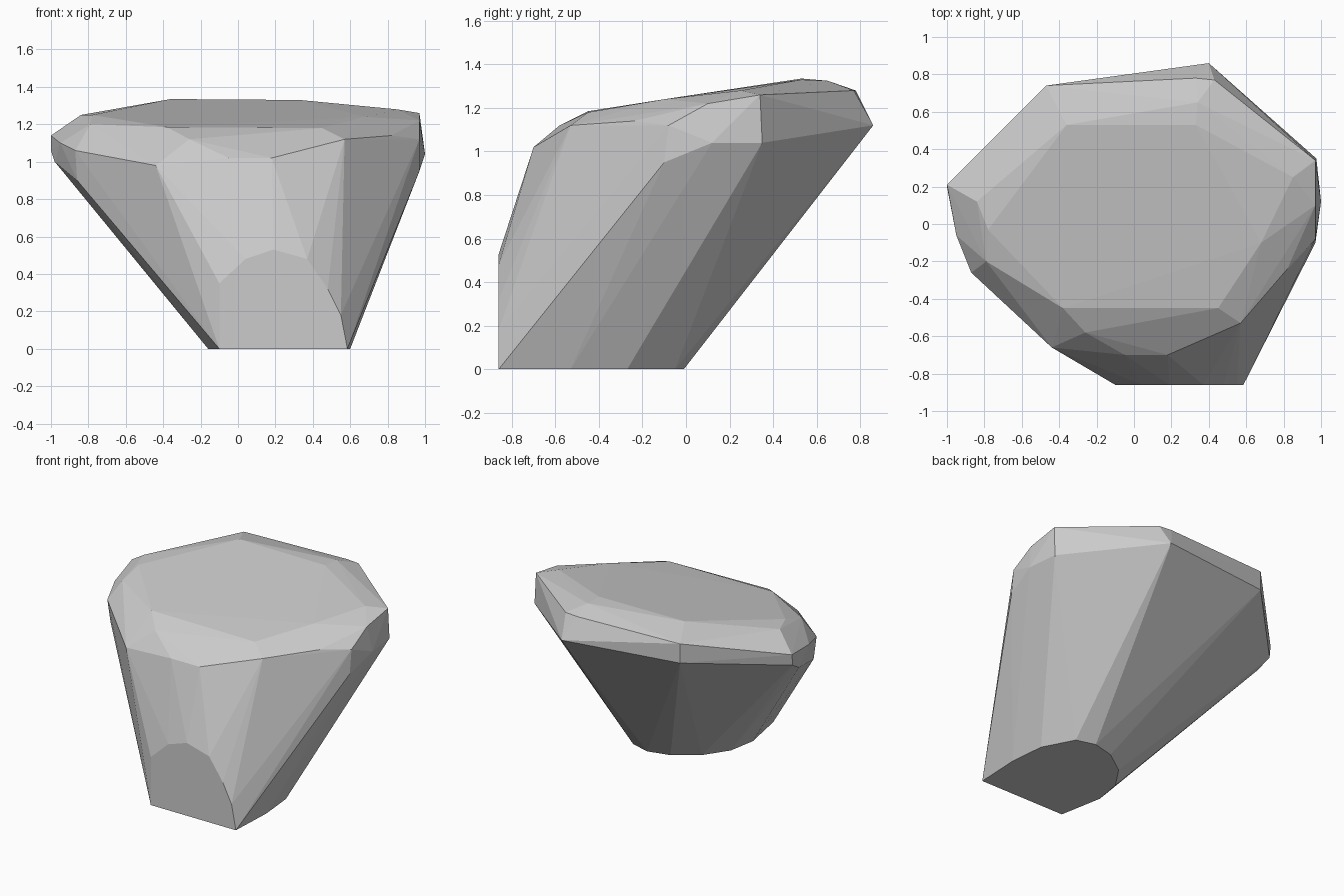
import bpy, bmesh, math

# foot outline on the ground (x, y)
foot = [(-.10, -.86), (-.16, -.54), (-.125, -.34), (-.01, -.17), (.16, -.05), (.32, -.01),
        (.46, -.05), (.575, -.27), (.60, -.53), (.585, -.86)]
# upright arch facet on the front (x, z)
arch = [(-.10, .35), (.04, .48), (.19, .53), (.37, .48), (.48, .32), (.55, .18)]
# widest band around the shoulder
shoulder = [(.40, .86, 1.12), (-.47, .74, 1.14), (-1, .20, 1.06), (-.98, .10, 1.0),
            (-.86, -.24, .90), (-.44, -.66, .98), (-.05, -.70, 1.02), (.18, -.70, 1.02),
            (.57, -.53, 1.04), (.82, -.27, 1.04), (.97, -.10, .95), (1, .12, 1.04),
            (.975, .35, 1.04)]
# upper edge of the shoulder
rim = [(.43, .77, 1.28), (.33, .78, 1.28), (-.47, .74, 1.28), (-1, .21, 1.14),
       (-.95, -.06, 1.10), (-.87, -.26, 1.06), (-.26, -.58, 1.12), (.57, -.53, 1.12),
       (.82, -.24, 1.14), (.97, -.08, 1.12), (.97, .10, 1.22), (.97, .34, 1.26)]
# nearly flat sloping crown
crown = [(.34, .65, 1.325), (.33, .53, 1.33), (-.36, .53, 1.335), (-.84, .12, 1.25),
         (-.78, -.03, 1.25), (-.79, -.20, 1.20), (-.38, -.45, 1.185), (.45, -.45, 1.18),
         (.68, -.10, 1.24), (.85, .25, 1.28)]

points = [(x, y, 0) for x, y in foot] + [(x, -.86, z) for x, z in arch]
points += shoulder + rim + crown

# faceted boulder: one convex skin over all the rings
bm = bmesh.new()
for p in points:
    bm.verts.new(p)
hull = bmesh.ops.convex_hull(bm, input=bm.verts[:])
loose = [v for v in bm.verts if not v.link_faces]
bmesh.ops.delete(bm, geom=loose, context='VERTS')
bmesh.ops.dissolve_limit(bm, angle_limit=math.radians(1), verts=bm.verts[:], edges=bm.edges[:])
bmesh.ops.recalc_face_normals(bm, faces=bm.faces[:])
mesh = bpy.data.meshes.new("boulder")
bm.to_mesh(mesh)
bm.free()
boulder = bpy.data.objects.new("boulder", mesh)
bpy.context.collection.objects.link(boulder)
